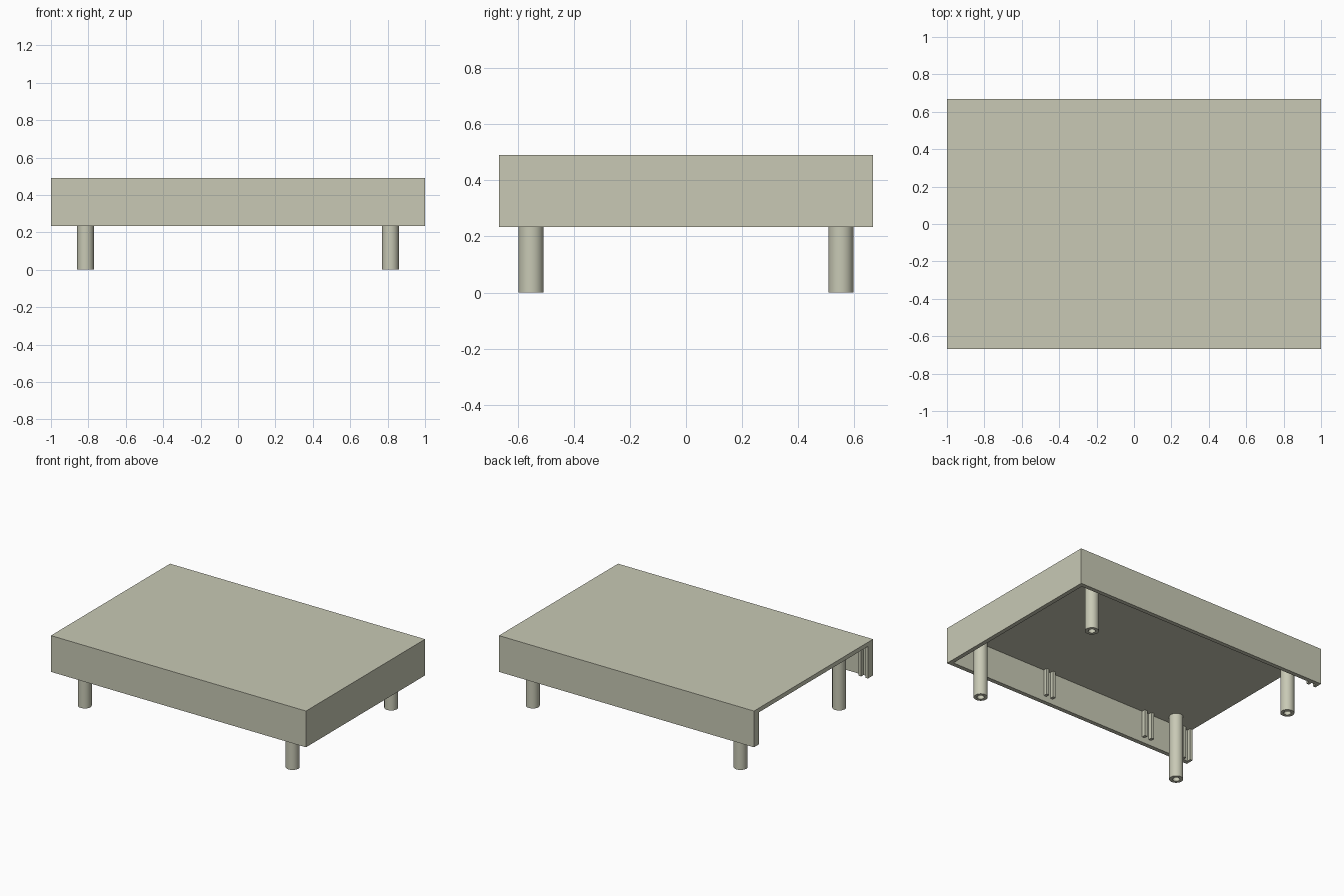
import bpy
import bmesh
import math

cube = bpy.data.objects.get("Cube")
if cube:
    bpy.data.objects.remove(cube, do_unlink=True)

# Single warm grey-beige material
mat = bpy.data.materials.new("warm_stone_grey")
colour = (0.578, 0.584, 0.462, 1.0)
mat.diffuse_color = colour
mat.use_nodes = True
mat.node_tree.nodes["Principled BSDF"].inputs["Base Color"].default_value = colour

# Overall dimensions
X, Y = 1.0, 0.667
Z0, Z1 = 0.233, 0.49
T = 0.03           # board thickness
UNDER = Z1 - T     # underside of the top board


def finish(name, bm):
    bmesh.ops.recalc_face_normals(bm, faces=bm.faces)
    mesh = bpy.data.meshes.new(name)
    bm.to_mesh(mesh)
    bm.free()
    mesh.materials.append(mat)
    obj = bpy.data.objects.new(name, mesh)
    bpy.context.collection.objects.link(obj)
    return obj


def box(name, x0, x1, y0, y1, z0, z1):
    bm = bmesh.new()
    bmesh.ops.create_cube(bm, size=1.0)
    for v in bm.verts:
        v.co.x = x0 if v.co.x < 0 else x1
        v.co.y = y0 if v.co.y < 0 else y1
        v.co.z = z0 if v.co.z < 0 else z1
    return finish(name, bm)


def tube(name, x, y, r_out, r_in, height, sides=32):
    # Spin a rectangular wall profile around the leg axis
    bm = bmesh.new()
    profile = [(r_in, 0), (r_out, 0), (r_out, height), (r_in, height)]
    verts = [bm.verts.new((r, 0, z)) for r, z in profile]
    edges = [bm.edges.new((verts[i], verts[(i + 1) % 4])) for i in range(4)]
    bmesh.ops.spin(bm, geom=verts + edges, cent=(0, 0, 0), axis=(0, 0, 1),
                   angle=math.tau, steps=sides, use_duplicate=False)
    bmesh.ops.remove_doubles(bm, verts=bm.verts, dist=1e-4)
    obj = finish(name, bm)
    obj.location = (x, y, 0)
    bpy.ops.object.select_all(action='DESELECT')
    obj.select_set(True)
    bpy.context.view_layer.objects.active = obj
    bpy.ops.object.shade_smooth_by_angle(angle=math.radians(40))
    return obj


# Top board and closed end
box("top_board", -X, X, -Y, Y, UNDER, Z1)
box("end_panel", X - T, X, -Y + T, Y - T, Z0, UNDER)

# Pairs of slot rails: centre position and lower end
slots = [(0.18, 0.272), (-0.64, 0.272), (-0.963, Z0)]
RAIL, GAP, DEPTH = 0.02, 0.054, 0.027

# Long side panels, each with its rails on the inside; the -x end stays open
for side, s in (("front", -1), ("back", 1)):
    ya, yb = sorted((s * Y, s * (Y - T)))
    box(side + "_panel", -X, X, ya, yb, Z0, UNDER)
    ya, yb = sorted((s * (Y - T), s * (Y - T - DEPTH)))
    for i, (cx, low) in enumerate(slots, 1):
        for j, d in enumerate((GAP / 2, -GAP / 2), 1):
            x = cx + d
            box(f"{side}_slot_{i}_rail_{j}", x - RAIL / 2, x + RAIL / 2,
                ya, yb, low, UNDER)

# Four hollow round legs reaching up to the top board
for side, y in (("front", -0.552), ("back", 0.552)):
    for end, x in (("left", 0.815), ("right", -0.815)):
        tube(f"{side}_{end}_leg", x, y, 0.045, 0.023, UNDER)
